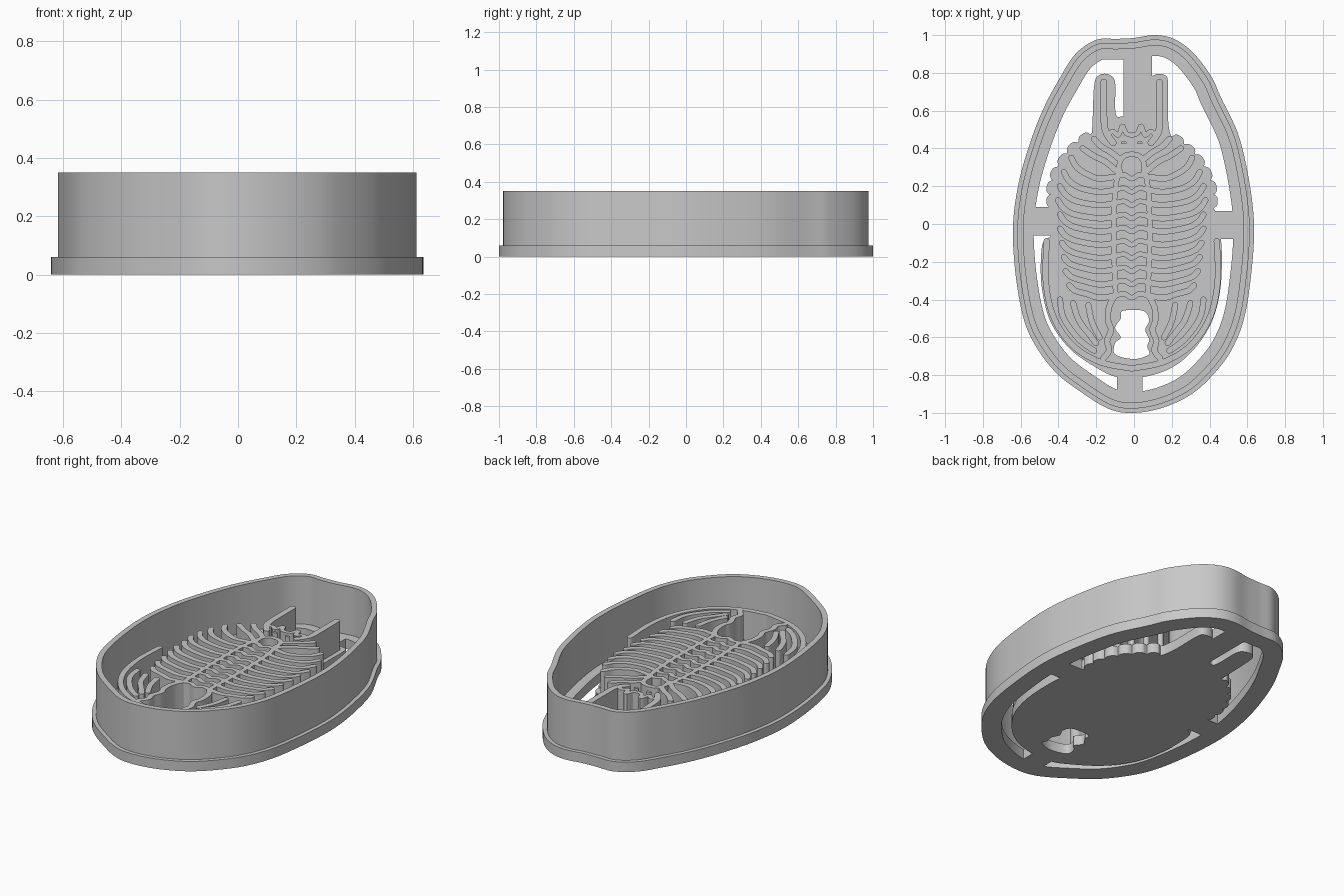
import bpy, bmesh, math
from mathutils import Vector

BASE, RIDGE, WALL = 0.06, 0.235, 0.35
AXIS = -0.012          # mid line of the body

if bpy.data.objects.get("Cube"):
    bpy.data.objects.remove(bpy.data.objects["Cube"])

grey = bpy.data.materials.new("plain grey")
grey.use_nodes = True
colour = (0.58, 0.58, 0.58, 1)
grey.diffuse_color = colour
grey.node_tree.nodes["Principled BSDF"].inputs["Base Color"].default_value = colour


def smooth(points, closed=False, steps=6):
    """Smooth path through points given in hundredths of a unit."""
    p = [Vector(q) / 100 for q in points]
    n = len(p)
    pick = (lambda i: p[i % n]) if closed else (lambda i: p[max(0, min(n - 1, i))])
    out = []
    for i in range(n if closed else n - 1):
        a, b, c, d = (pick(i + k) for k in (-1, 0, 1, 2))
        for s in range(steps):
            t = s / steps
            out.append(b + (c - a) * (t / 2) + (2 * a - 5 * b + 4 * c - d) * (t * t / 2)
                       + (3 * b - a - 3 * c + d) * (t ** 3 / 2))
    return out if closed else out + [p[-1]]


def inset(loop, dist):
    """Move an anticlockwise loop inwards."""
    out = []
    for i, p in enumerate(loop):
        t = (loop[(i + 1) % len(loop)] - loop[i - 1]).normalized()
        out.append(p + Vector((-t.y, t.x)) * dist)
    return out


def scallops(centres, first, last, radius=4.5):
    """Row of round bumps, facing from the first to the last angle, anticlockwise."""
    out = []
    for i, (x, y) in enumerate(centres):
        facing = first + (last - first) * i / (len(centres) - 1)
        for turn in (-62, -25, 25, 62):
            a = math.radians(facing + turn)
            out.append((x + radius * math.cos(a), y + radius * math.sin(a)))
    return out


def finish(obj):
    bpy.ops.object.select_all(action='DESELECT')
    obj.select_set(True)
    bpy.context.view_layer.objects.active = obj
    if obj.type == 'CURVE':
        bpy.ops.object.convert(target='MESH')
    obj = bpy.context.view_layer.objects.active
    obj.data.materials.clear()
    obj.data.materials.append(grey)
    bpy.ops.object.shade_smooth_by_angle(angle=math.radians(30))


def slab(name, loops, z0, z1):
    """Extruded flat shape; the loops after the first are holes."""
    cu = bpy.data.curves.new(name, 'CURVE')
    cu.dimensions, cu.fill_mode = '2D', 'BOTH'
    cu.extrude = (z1 - z0) / 2
    for loop in loops:
        sp = cu.splines.new('POLY')
        sp.points.add(len(loop) - 1)
        for v, p in zip(sp.points, loop):
            v.co = (p[0], p[1], 0, 1)
        sp.use_cyclic_u = True
    obj = bpy.data.objects.new(name, cu)
    obj.location.z = (z0 + z1) / 2
    bpy.context.collection.objects.link(obj)
    finish(obj)


def ridges(name, paths, width=0.032, top=RIDGE):
    """Thin upright walls with rounded ends along the paths."""
    bm = bmesh.new()
    h = width / 2
    for path in paths:
        p = smooth(path)
        ta, tb = (p[0] - p[1]).normalized(), (p[-1] - p[-2]).normalized()
        caps = [(k, math.sqrt(1 - k * k)) for k in (0.5, 0.85, 0.98)]
        line = [(p[0] + ta * h * k, h * w) for k, w in reversed(caps)]
        line += [(q, h) for q in p]
        line += [(p[-1] + tb * h * k, h * w) for k, w in caps]
        rows = []
        for i, (q, w) in enumerate(line):
            t = (line[min(i + 1, len(line) - 1)][0] - line[max(i - 1, 0)][0]).normalized()
            side = Vector((-t.y, t.x)) * w
            rows.append([bm.verts.new((v.x, v.y, z)) for v, z in (
                (q + side, BASE - 0.01), (q - side, BASE - 0.01), (q - side, top), (q + side, top))])
        for a, b in zip(rows, rows[1:]):
            for k in range(4):
                bm.faces.new((a[k], a[(k + 1) % 4], b[(k + 1) % 4], b[k]))
        bm.faces.new(rows[0])
        bm.faces.new(rows[-1][::-1])
    bmesh.ops.recalc_face_normals(bm, faces=bm.faces)
    me = bpy.data.meshes.new(name)
    bm.to_mesh(me)
    bm.free()
    obj = bpy.data.objects.new(name, me)
    bpy.context.collection.objects.link(obj)
    finish(obj)


def both(paths):
    """Right hand paths plus their mirror images, about the body axis."""
    c = AXIS * 100
    return [[(c + s * x, y) for x, y in path] for path in paths for s in (1, -1)]


# Outer cutter: flange and tall blade
outline = smooth([
    (11, 100), (0, 98.5), (-9, 98), (-20, 97.5), (-31, 90), (-40, 76), (-48, 61), (-55, 43),
    (-61, 22), (-64, 0), (-63, -24), (-59, -48), (-53, -63), (-42, -78), (-28, -89),
    (-13, -98), (0, -100), (16, -97), (32, -89), (46, -75), (54, -62), (59, -47),
    (62, -27), (63.5, -8), (63, 8), (60, 28), (55, 48), (46, 67), (41, 78), (31, 91),
    (21, 98)], closed=True)
slab("base_flange", [outline, inset(outline, 0.11)], 0, BASE)
slab("cutter_wall", [inset(outline, 0.023), inset(outline, 0.055)], BASE - 0.01, WALL)

# Body plate with scalloped shoulders and a tail opening
left_bumps = scallops([(40, 12), (39.5, 19), (37, 26), (33, 32.5), (28, 38), (22, 43)], 0, 60)
right_bumps = scallops([(-25, 44), (-31, 39), (-36, 33), (-40, 26), (-42, 19), (-42, 12)], 120, 180)
plate = smooth(
    [(-5, 57), (-9, 57), (-10, 62), (-10, 75), (-13, 79), (-18, 79), (-21, 74), (-22, 53)]
    + right_bumps
    + [(-45, 5), (-44, -6), (-47, -8), (-49, -14), (-49, -32), (-44.5, -51), (-34, -66),
       (-20, -76), (-9, -81), (5, -81), (20, -76), (32, -66), (41.5, -51), (46, -32),
       (46, -8), (42, -6), (43, 6)]
    + left_bumps
    + [(18, 56), (18, 75), (16, 79), (11, 79), (8.5, 75), (8, 57)], closed=True)
opening = smooth([
    (-6, -46), (5, -46), (8, -51), (6, -56), (8, -61), (7, -65), (8, -69), (0, -71.5),
    (-10, -69), (-10, -63), (-7, -60), (-10, -55), (-7, -50)], closed=True)
slab("body_plate", [plate, opening], 0, BASE)

# Bridges joining plate and flange
for name, x0, x1, y0, y1 in (
        ("back_bridge", -0.055, 0.095, 0.5, 0.9), ("front_bridge", -0.09, 0.045, -0.9, -0.79),
        ("right_bridge", -0.56, -0.42, -0.06, 0.09), ("left_bridge", 0.4, 0.55, -0.08, 0.07)):
    slab(name, [[(x0, y0), (x1, y0), (x1, y1), (x0, y1)]], 0, BASE)

# Segmented middle: rings across, ribs curling up at their tips
tips = (32, 36, 38, 39, 38, 38, 37, 36, 35, 33)
ribs, rings = [], []
for i, tip in enumerate(tips):
    y, rise = 25 - 7 * i, 10 - 0.5 * i
    ribs.append([(9, y), (17, y - 1), (tip - 9, y + 1), (tip - 3, y + rise / 2), (tip, y + rise)])
    rings.append([(AXIS * 100 + x, y - d) for x, d in
                  ((-9, 0), (-4, -1), (0, 1), (4, -1), (9, 0))])
ridges("side_ribs", both(ribs))
ridges("axis_rings", rings, 0.028)
ridges("axis_furrows", both([[(7, 28), (9, 15), (9.5, -10), (8.5, -38)]]), 0.028)

# Head: brow arch, radiating ribs, crown and eyes
ridges("head_ribs", both([[(8, 28), (14, 33), (20, 36), (26, 40)],
                          [(6, 34), (11, 38), (16, 41), (20, 45)]]))
ridges("brow_arch", both([[(6, 26), (6.5, 32), (4, 36), (0, 37)]]), 0.028)
ridges("crown", both([[(13, 47), (10, 49), (7, 47), (5, 52), (3, 48), (0, 47)]]), 0.025)
ridges("eyes", both([[(3.5, 43), (5, 43)]]), 0.015)

# Feelers
ridges("right_feeler", [[(-16, 75), (-16, 58), (-15, 49), (-11, 43)]], 0.036)
ridges("left_feeler", [[(13.5, 75), (13.5, 58), (13, 49), (9, 43)]], 0.036)

# Tail: rim, spines and the walls beside the opening
ridges("tail_rim", both([[(45, -9), (45.5, -30), (41.5, -49), (31.5, -64), (17, -73), (0, -76.5)]]))
ridges("tail_spines", both([
    [(38, -40), (36, -50), (28, -61), (20, -67)],
    [(31, -42), (28, -51), (22, -59), (19, -63)],
    [(23, -43), (21, -52), (17, -60)]]))
ridges("opening_walls", both([
    [(9, -38), (12, -44), (12.5, -51), (11, -56), (13, -62), (12, -67), (15, -71)]]))
